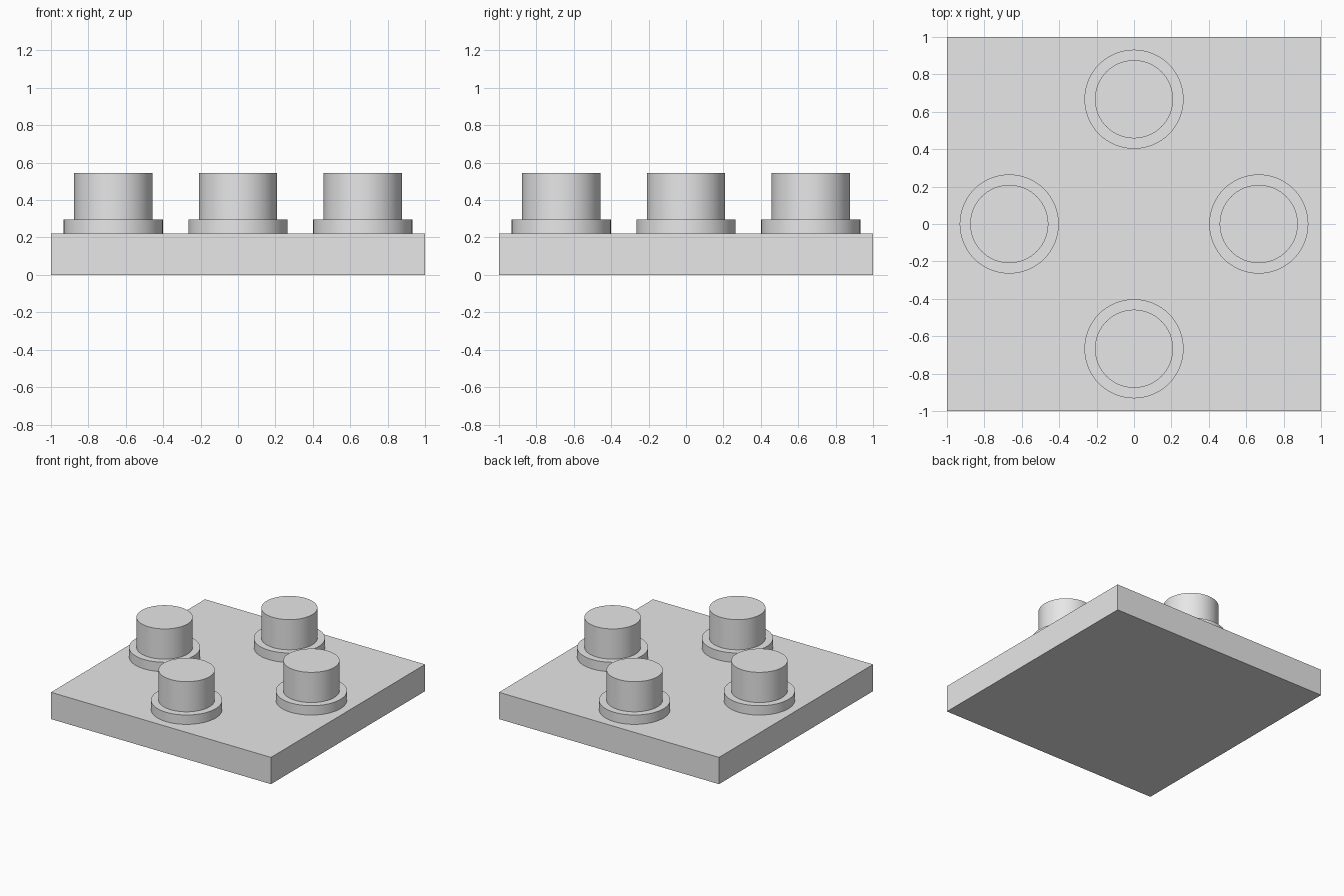
import bpy
import math

cube = bpy.data.objects.get("Cube")
if cube:
    bpy.data.objects.remove(cube, do_unlink=True)

# Single plain grey
GREY = (0.8, 0.8, 0.8, 1.0)
grey = bpy.data.materials.new("light_grey")
grey.use_nodes = True
grey.diffuse_color = GREY
grey.node_tree.nodes["Principled BSDF"].inputs["Base Color"].default_value = GREY

PLATE_TOP, COLLAR_TOP, POST_TOP = 0.22, 0.297, 0.545
COLLAR_RADIUS, POST_RADIUS = 0.265, 0.209
OFFSET = 0.667


def finish(name):
    obj = bpy.context.object
    obj.name = obj.data.name = name
    obj.data.materials.append(grey)
    return obj


def cylinder(name, x, y, radius, bottom, top):
    bpy.ops.mesh.primitive_cylinder_add(
        vertices=64, radius=radius, depth=top - bottom,
        location=(x, y, (bottom + top) / 2))
    finish(name)
    bpy.ops.object.shade_smooth_by_angle(angle=math.radians(30))


# Square base plate
bpy.ops.mesh.primitive_cube_add(size=1, location=(0, 0, PLATE_TOP / 2))
plate = finish("base_plate")
plate.scale = (2, 2, PLATE_TOP)
bpy.ops.object.transform_apply(location=False, rotation=False, scale=True)

# Four collared posts, one near the middle of each side
for side, dx, dy in (("front", 0, -1), ("back", 0, 1),
                     ("left", 1, 0), ("right", -1, 0)):
    x, y = dx * OFFSET, dy * OFFSET
    cylinder(side + "_collar", x, y, COLLAR_RADIUS, PLATE_TOP, COLLAR_TOP)
    cylinder(side + "_post", x, y, POST_RADIUS, COLLAR_TOP, POST_TOP)
